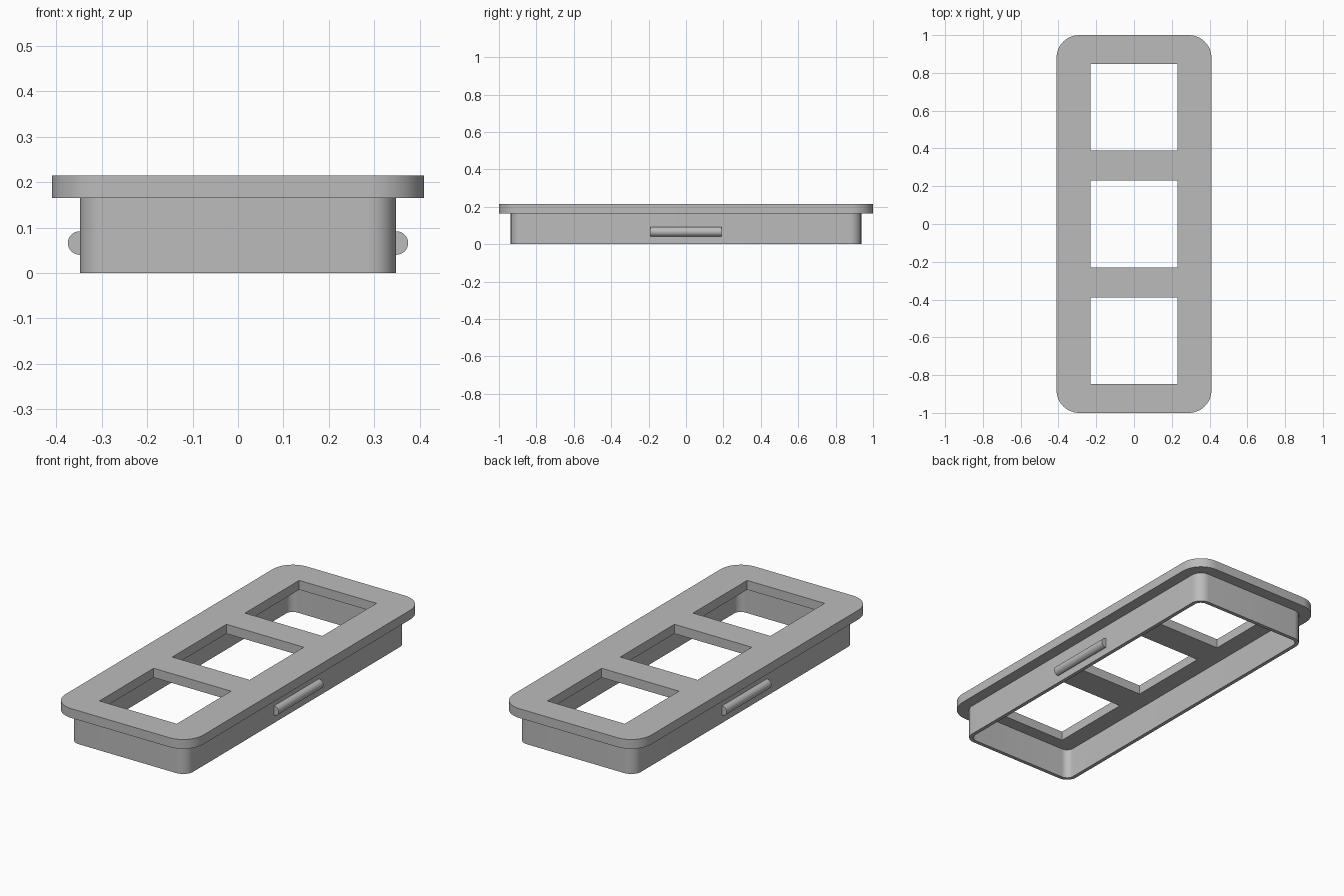
import bpy, bmesh, math

if "Cube" in bpy.data.objects:
    bpy.data.objects.remove(bpy.data.objects["Cube"], do_unlink=True)

GREY = (0.5, 0.5, 0.5, 1)
grey = bpy.data.materials.new("plain grey")
grey.use_nodes = True
grey.diffuse_color = GREY
grey.node_tree.nodes["Principled BSDF"].inputs["Base Color"].default_value = GREY


def rounded_rect(hx, hy, r, steps=12):
    """Counter-clockwise outline of a rectangle with round corners."""
    pts = []
    for i, (sx, sy) in enumerate([(1, 1), (-1, 1), (-1, -1), (1, -1)]):
        for k in range(steps + 1):
            a = math.pi / 2 * (i + k / steps)
            pts.append((sx * (hx - r) + r * math.cos(a), sy * (hy - r) + r * math.sin(a)))
    return pts


def rect(hx, cy, hy):
    return [(hx, cy + hy), (-hx, cy + hy), (-hx, cy - hy), (hx, cy - hy)]


def extrude_loops(name, loops, z0, z1):
    """Solid from an outer outline and any holes, between two heights."""
    bm = bmesh.new()
    edges = []
    for loop in loops:
        vs = [bm.verts.new((x, y, z0)) for x, y in loop]
        edges += [bm.edges.new((vs[i - 1], vs[i])) for i in range(len(vs))]
    bmesh.ops.triangle_fill(bm, edges=edges, use_beauty=True)
    res = bmesh.ops.extrude_face_region(bm, geom=bm.faces[:], use_keep_orig=True)
    for v in res["geom"]:
        if isinstance(v, bmesh.types.BMVert):
            v.co.z = z1
    bmesh.ops.recalc_face_normals(bm, faces=bm.faces[:])
    return finish(name, bm)


def finish(name, bm):
    mesh = bpy.data.meshes.new(name)
    bm.to_mesh(mesh)
    bm.free()
    mesh.materials.append(grey)
    ob = bpy.data.objects.new(name, mesh)
    bpy.context.collection.objects.link(ob)
    bpy.ops.object.select_all(action="DESELECT")
    ob.select_set(True)
    bpy.context.view_layer.objects.active = ob
    bpy.ops.object.shade_smooth_by_angle(angle=math.radians(30))
    return ob


PLATE_Z, TOP_Z = 0.165, 0.215
WALL = 0.02

# Top plate with three square windows
windows = [rect(0.23, cy, 0.23) for cy in (-0.618, 0, 0.618)]
extrude_loops("top_plate", [rounded_rect(0.41, 1.0, 0.12)] + windows, PLATE_Z, TOP_Z)

# Thin skirt wall below the plate
extrude_loops("skirt", [rounded_rect(0.348, 0.937, 0.06),
                        rounded_rect(0.348 - WALL, 0.937 - WALL, 0.06 - WALL)], 0, PLATE_Z)

# Half-round snap ridge on each long side
for side, name in ((1, "left_snap_ridge"), (-1, "right_snap_ridge")):
    bm = bmesh.new()
    arc = [math.pi * (k / 16 - 0.5) for k in range(17)]
    ends = [[bm.verts.new((side * (0.348 + 0.027 * math.cos(a)), y, 0.066 + 0.026 * math.sin(a)))
             for a in arc] for y in (-0.19, 0.19)]
    bm.faces.new(ends[0])
    bm.faces.new(ends[1])
    for i in range(len(arc)):
        bm.faces.new((ends[0][i - 1], ends[0][i], ends[1][i], ends[1][i - 1]))
    bmesh.ops.recalc_face_normals(bm, faces=bm.faces[:])
    finish(name, bm)
